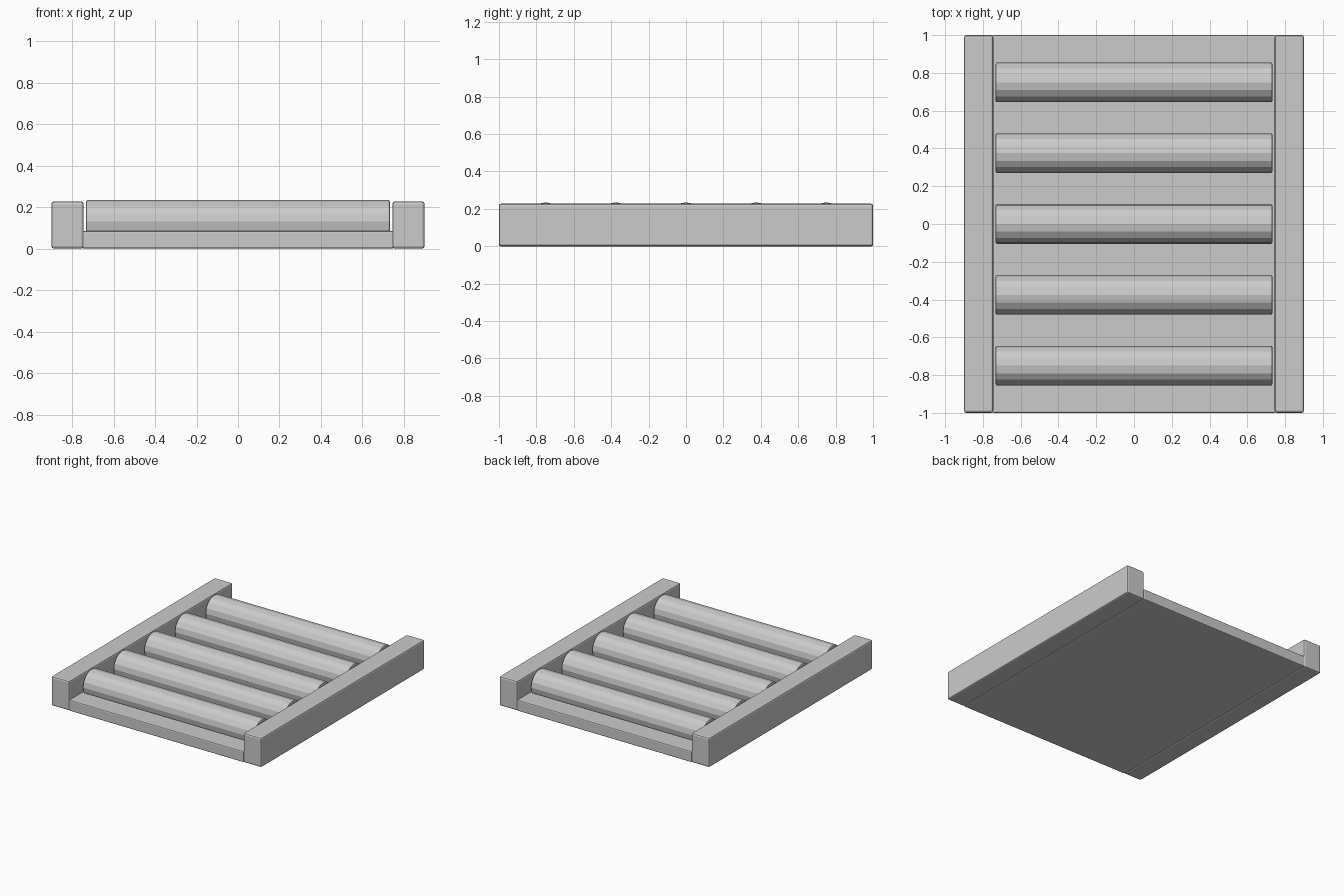
import bpy
import math

if "Cube" in bpy.data.objects:
    bpy.data.objects.remove(bpy.data.objects["Cube"])


def bevel(obj, width, segments=2):
    mod = obj.modifiers.new("edge_bevel", 'BEVEL')
    mod.width = width
    mod.segments = segments
    mod.limit_method = 'ANGLE'
    mod.angle_limit = math.radians(40)


def box(name, x0, x1, y0, y1, z0, z1, width):
    bpy.ops.mesh.primitive_cube_add(
        size=1, location=((x0 + x1) / 2, (y0 + y1) / 2, (z0 + z1) / 2))
    obj = bpy.context.object
    obj.name = name
    obj.scale = (x1 - x0, y1 - y0, z1 - z0)
    bpy.ops.object.transform_apply(location=False, rotation=False, scale=True)
    bevel(obj, width)
    return obj


# Base plate between the rails
box("base_plate", -0.75, 0.75, -1.0, 1.0, 0.0, 0.085, 0.008)

# Side rails
box("left_rail", -0.90, -0.745, -1.0, 1.0, 0.0, 0.228, 0.012)
box("right_rail", 0.745, 0.90, -1.0, 1.0, 0.0, 0.228, 0.012)

# Five 16-sided rollers sunk into the plate
RADIUS = 0.105
for i in range(5):
    bpy.ops.mesh.primitive_cylinder_add(
        vertices=16, radius=RADIUS, depth=1.464,
        location=(0, -0.75 + 0.375 * i, 0.235 - RADIUS),
        rotation=(0, math.pi / 2, 0))
    roller = bpy.context.object
    roller.name = f"roller_{i + 1}"
    bevel(roller, 0.007)
